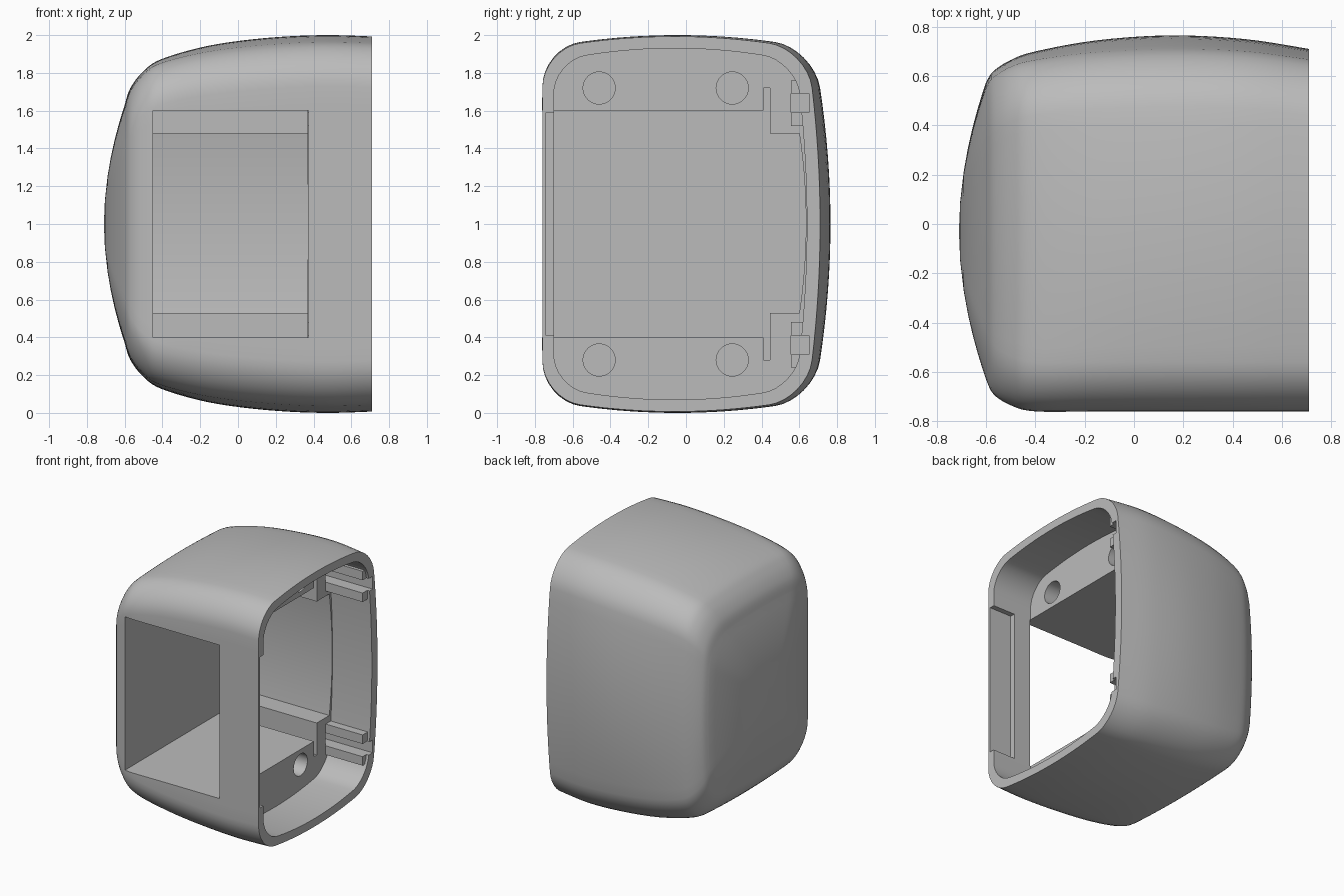
import bpy, bmesh, math

old = bpy.data.objects.get("Cube")
if old:
    bpy.data.objects.remove(old, do_unlink=True)

grey = bpy.data.materials.new("plain grey")
grey.use_nodes = True
grey.diffuse_color = (0.5, 0.5, 0.5, 1)
grey.node_tree.nodes["Principled BSDF"].inputs["Base Color"].default_value = (0.5, 0.5, 0.5, 1)


def finish(bm, name):
    bmesh.ops.recalc_face_normals(bm, faces=bm.faces)
    mesh = bpy.data.meshes.new(name)
    bm.to_mesh(mesh)
    bm.free()
    mesh.materials.append(grey)
    obj = bpy.data.objects.new(name, mesh)
    bpy.context.collection.objects.link(obj)
    return obj


def section(y0, y1, h, r, top_bulge, back_bulge, steps=8, side=16):
    """Rounded rectangle in y-z with a crowned top, bottom and back."""
    ym, w = (y0 + y1) / 2, (y1 - y0) / 2
    corners = [(y1 - r, h - r, 0), (y0 + r, h - r, 90),
               (y0 + r, r - h, 180), (y1 - r, r - h, 270)]
    pts = []
    for k, (cy, cz, start) in enumerate(corners):
        for i in range(steps + 1):
            a = math.radians(start + 90 * i / steps)
            pts.append((cy + r * math.cos(a), cz + r * math.sin(a)))
        ny, nz, na = corners[(k + 1) % 4]
        a = math.radians(start + 90)
        p = (cy + r * math.cos(a), cz + r * math.sin(a))
        q = (ny + r * math.cos(a), nz + r * math.sin(a))
        for i in range(1, side):
            t = i / side
            pts.append((p[0] + (q[0] - p[0]) * t, p[1] + (q[1] - p[1]) * t))
    out = []
    for y, z in pts:
        u, v = (y - ym) / w, z / h
        out.append((y + back_bulge * (1 - v * v) * max(0, u),
                    1 + z + top_bulge * (1 - u * u) * v))
    return out


def loft(name, rings, tip=None):
    """Skin a list of (x, outline) rings, closing with a cap or a tip point."""
    bm = bmesh.new()
    loops = [[bm.verts.new((x, y, z)) for y, z in pts] for x, pts in rings]
    n = len(loops[0])
    for a, b in zip(loops, loops[1:]):
        for i in range(n):
            bm.faces.new((a[i], a[(i + 1) % n], b[(i + 1) % n], b[i]))
    bm.faces.new(loops[0])
    if tip:
        t = bm.verts.new(tip)
        for i in range(n):
            bm.faces.new((loops[-1][i], loops[-1][(i + 1) % n], t))
    else:
        bm.faces.new(loops[-1])
    return finish(bm, name)


def box(name, x, y, z):
    return loft(name, [(v, [(y[0], z[0]), (y[1], z[0]), (y[1], z[1]), (y[0], z[1])]) for v in x])


def smooth_stations(rows, steps=5):
    """Catmull-Rom resampling of station rows."""
    res = []
    for i in range(len(rows) - 1):
        a, b, c, d = rows[max(i - 1, 0)], rows[i], rows[i + 1], rows[min(i + 2, len(rows) - 1)]
        for s in range(steps):
            t = s / steps
            res.append([0.5 * (2 * q + (r - p) * t + (2 * p - 5 * q + 4 * r - w) * t * t
                               + (3 * q - p - 3 * r + w) * t ** 3)
                        for p, q, r, w in zip(a, b, c, d)])
    return res + [list(rows[-1])]


# Outer shell: x, front y, back y, half height, corner radius, top crown, back crown
stations = [
    (0.71, -0.76, 0.71, 0.993, 0.20, 0.07, 0.07),
    (0.45, -0.76, 0.75, 1.00, 0.20, 0.07, 0.08),
    (0.15, -0.76, 0.765, 0.985, 0.20, 0.07, 0.09),
    (-0.15, -0.76, 0.745, 0.945, 0.20, 0.06, 0.08),
    (-0.40, -0.76, 0.70, 0.875, 0.20, 0.04, 0.06),
    (-0.50, -0.735, 0.665, 0.81, 0.20, 0.03, 0.05),
    (-0.57, -0.69, 0.62, 0.72, 0.20, 0.03, 0.05),
    (-0.60, -0.63, 0.575, 0.63, 0.20, 0.03, 0.04),
]
rings = [(x, section(y0, y1 - bb, h - tb, r, tb, bb))
         for x, y0, y1, h, r, tb, bb in smooth_stations(stations)]

# Domed closed end
edge = rings[-1][1]
for s in (0.92, 0.82, 0.7, 0.56, 0.4, 0.2):
    rings.append((-0.60 - 0.11 * (1 - s ** 1.9),
                  [(-0.03 + (y + 0.03) * s, 1 + (z - 1) * s) for y, z in edge]))
shell = loft("shell", rings, (-0.71, -0.03, 1))

# Cutters for the hollow side, window, board slot, rear bay and front recess
cutters = [
    loft("chamber_cutter", [(x, section(-0.70, 0.58, 0.86, 0.17, 0.07, 0.06)) for x in (0.37, 0.9)]),
    box("window_cutter", (-0.45, 0.373), (-0.95, 0.42), (0.40, 1.60)),
    box("slot_cutter", (-0.45, 0.374), (0.41, 0.445), (0.28, 1.72)),
    box("recess_cutter", (0.52, 0.9), (-0.74, -0.65), (0.41, 1.59)),
]
arc = [(0.6 + 0.035 * (1 - (i / 8) ** 2), 1.005 + 0.475 * i / 8) for i in range(-8, 9)]
bay = [(0.43, 0.53)] + arc + [(0.43, 1.48)]
cutters.append(loft("rear_bay_cutter", [(x, bay) for x in (-0.45, 0.375)]))

# Screw holes and rail grooves, mirrored top and bottom
for m in (-1, 1):
    for y in (-0.46, 0.245):
        disc = [(y + 0.085 * math.cos(math.tau * i / 32),
                 1 + m * 0.72 + 0.085 * math.sin(math.tau * i / 32)) for i in range(32)]
        cutters.append(loft("screw_hole_cutter", [(x, disc) for x in (-0.05, 0.4)]))
    cutters.append(box("groove_cutter", (0.3, 0.9), (0.555, 0.65), sorted((1 + m * 0.59, 1 + m * 0.69))))

bpy.context.view_layer.objects.active = shell
for c in cutters:
    mod = shell.modifiers.new(c.name, "BOOLEAN")
    mod.operation = "DIFFERENCE"
    mod.solver = "EXACT"
    mod.object = c
    bpy.ops.object.modifier_apply(modifier=mod.name)
    bpy.data.objects.remove(c, do_unlink=True)

# Guide rails either side of each groove
for m, place in ((-1, "lower"), (1, "upper")):
    for a, b, pos in ((0.52, 0.59, "inner"), (0.69, 0.76, "outer")):
        box(f"{place}_{pos}_rail", (0.36, 0.69), (0.555, 0.64), sorted((1 + m * a, 1 + m * b)))

bpy.ops.object.select_all(action="DESELECT")
shell.select_set(True)
bpy.context.view_layer.objects.active = shell
bpy.ops.object.shade_smooth_by_angle(angle=math.radians(30))
